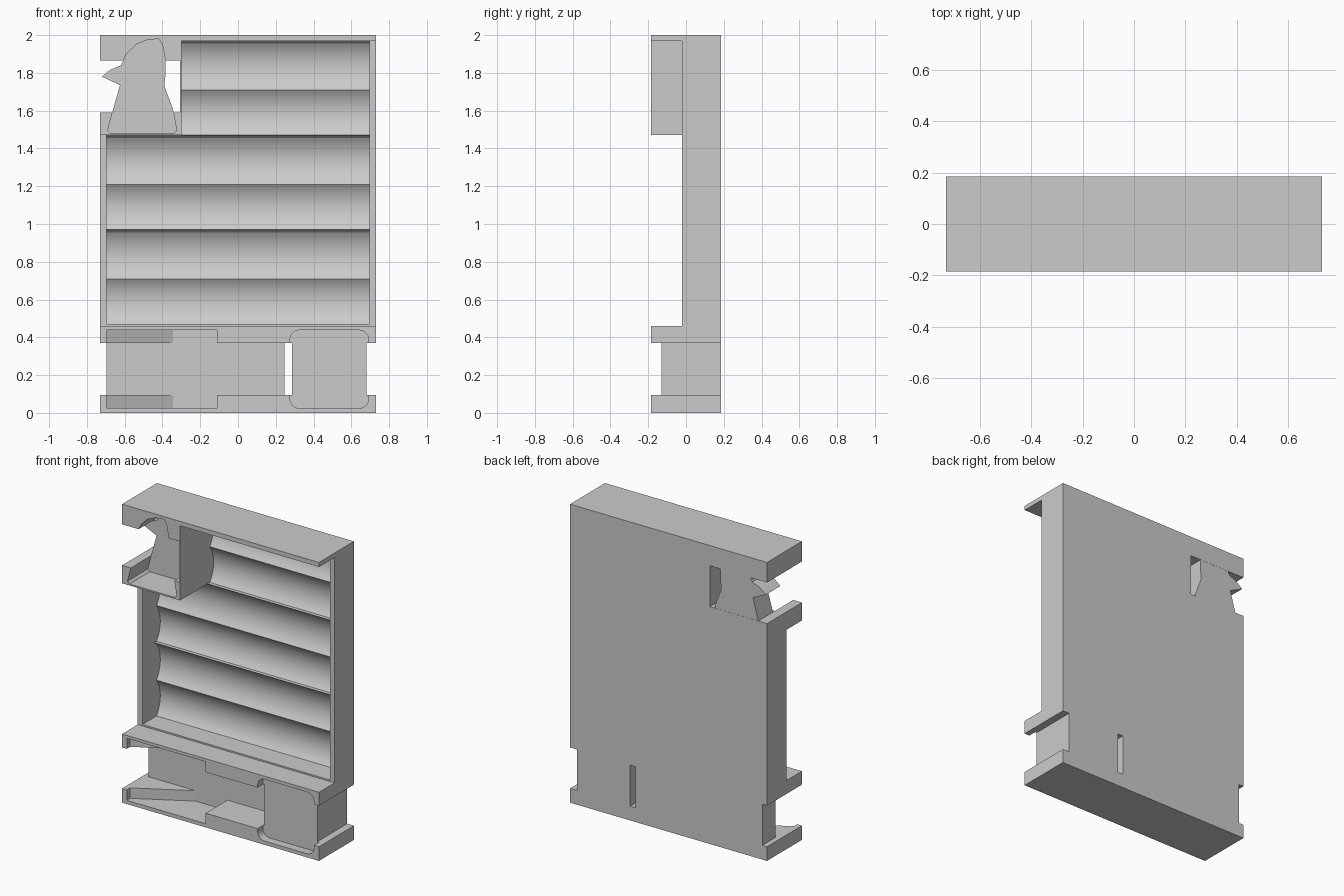
import bpy, bmesh, math

old = bpy.data.objects.get("Cube")
if old:
    bpy.data.objects.remove(old, do_unlink=True)

GREY = (0.6, 0.6, 0.6, 1.0)
grey = bpy.data.materials.new("light grey plastic")
grey.use_nodes = True
grey.diffuse_color = GREY
grey.node_tree.nodes["Principled BSDF"].inputs["Base Color"].default_value = GREY

W, D, H = 0.73, 0.185, 2.0      # half width, half depth, height
FAR = 0.3                       # cutters run past the body


def prism(name, points, lo, hi, axis):
    """Extrude a closed profile along one axis: x takes (y, z), y takes (x, z), z takes (x, y)."""
    place = {"x": lambda p, t: (t, p[0], p[1]),
             "y": lambda p, t: (p[0], t, p[1]),
             "z": lambda p, t: (p[0], p[1], t)}[axis]
    bm = bmesh.new()
    rings = [[bm.verts.new(place(p, t)) for p in points] for t in (lo, hi)]
    for ring in rings:
        bm.faces.new(ring)
    n = len(points)
    for i in range(n):
        j = (i + 1) % n
        bm.faces.new((rings[0][i], rings[0][j], rings[1][j], rings[1][i]))
    bmesh.ops.recalc_face_normals(bm, faces=bm.faces)
    mesh = bpy.data.meshes.new(name)
    bm.to_mesh(mesh)
    bm.free()
    mesh.materials.append(grey)
    obj = bpy.data.objects.new(name, mesh)
    bpy.context.collection.objects.link(obj)
    return obj


def box(name, x, y, z):
    return prism(name, [(x[0], z[0]), (x[1], z[0]), (x[1], z[1]), (x[0], z[1])], y[0], y[1], "y")


def select(obj):
    bpy.ops.object.select_all(action="DESELECT")
    bpy.context.view_layer.objects.active = obj
    obj.select_set(True)


def cut(obj, cutter):
    cutter.hide_render = True
    mod = obj.modifiers.new("cut", "BOOLEAN")
    mod.operation, mod.solver, mod.object = "DIFFERENCE", "EXACT", cutter
    select(obj)
    bpy.ops.object.modifier_apply(modifier=mod.name)
    bpy.data.objects.remove(cutter, do_unlink=True)


def scallop(z0, z1, ridge, depth, steps=12):
    """Concave arc between two ridges, as (y, z) points."""
    half, mid = (z1 - z0) / 2, (z0 + z1) / 2
    r = (half ** 2 + depth ** 2) / (2 * depth)
    a = math.asin(half / r)
    angles = [-a + 2 * a * i / steps for i in range(steps + 1)]
    return [(ridge + depth - r + r * math.cos(t), mid + r * math.sin(t)) for t in angles]


def channel_profile(z0, count):
    """Pairs of scallops, each pair topped by a small rib."""
    pts = [(-FAR, z0)]
    for k in range(count):
        z = z0 + 0.5 * k
        pts += scallop(z, z + 0.24, 0.13, 0.04)
        pts += scallop(z + 0.24, z + 0.485, 0.13, 0.04)[1:]
        pts.append((0.105, z + 0.5))
    return pts + [(-FAR, z0 + 0.5 * count)]


def rounded_rect(x0, x1, z0, z1, r, steps=6):
    pts = []
    for k, (cx, cz) in enumerate([(x1 - r, z1 - r), (x0 + r, z1 - r), (x0 + r, z0 + r), (x1 - r, z0 + r)]):
        for i in range(steps + 1):
            t = math.pi / 2 * (k + i / steps)
            pts.append((cx + r * math.cos(t), cz + r * math.sin(t)))
    return pts


# Outline of the shaped pocket in the upper corner
nozzle = [(-0.69, 1.495), (-0.675, 1.48), (-0.34, 1.48), (-0.325, 1.495), (-0.345, 1.61),
          (-0.39, 1.73), (-0.384, 1.79), (-0.385, 1.87), (-0.4, 1.95), (-0.42, 1.98),
          (-0.48, 1.975), (-0.54, 1.95), (-0.59, 1.9), (-0.62, 1.84), (-0.68, 1.815),
          (-0.72, 1.78), (-0.625, 1.735), (-0.66, 1.61)]

tray = box("storage_tray", (-W, W), (-D, D), (0, H))

# Low side walls and the scalloped channels
cut(tray, box("c", (-1, 1), (-FAR, -0.02), (0.46, 1.47)))
cut(tray, box("c", (-0.3, 1), (-FAR, -0.02), (1.46, 1.97)))
cut(tray, prism("c", channel_profile(0.47, 2), -0.695, 0.695, "x"))
cut(tray, prism("c", channel_profile(1.47, 1), -0.3, 0.695, "x"))

# Shaped pocket with a finger gap right through the tray
cut(tray, prism("c", nozzle, -FAR, 0.035, "y"))
cut(tray, box("c", (-1, -0.306), (-FAR, FAR), (1.59, 1.865)))

# Lower compartment: wide pocket, band across the front, gaps through the back
cut(tray, box("c", (-0.695, -0.11), (-FAR, 0.045), (0.025, 0.44)))
cut(tray, box("c", (-1, 0.265), (-FAR, 0.045), (0.095, 0.37)))
cut(tray, box("c", (0.2, 1), (-FAR, -0.13), (0.095, 0.37)))
cut(tray, prism("c", rounded_rect(0.275, 0.692, 0.025, 0.438, 0.05), -FAR, -0.13, "y"))
for x in ((-1, -0.695), (0.245, 0.285), (0.68, 1)):
    cut(tray, box("c", x, (-FAR, FAR), (0.095, 0.37)))

# Floor of the shaped pocket, left standing in the finger gap
rest = prism("shaped_pocket_floor", nozzle, 0.03, 0.184, "y")

# Sloping ramps in the top and bottom of the wide pocket
wedge = [(-0.695, -0.15), (-0.345, 0.045), (-0.695, 0.045)]
ramps = [prism("lower_ramp", wedge, 0.02, 0.095, "z"), prism("upper_ramp", wedge, 0.37, 0.445, "z")]

for obj in [tray, rest] + ramps:
    select(obj)
    bpy.ops.object.shade_smooth_by_angle(angle=math.radians(20))
